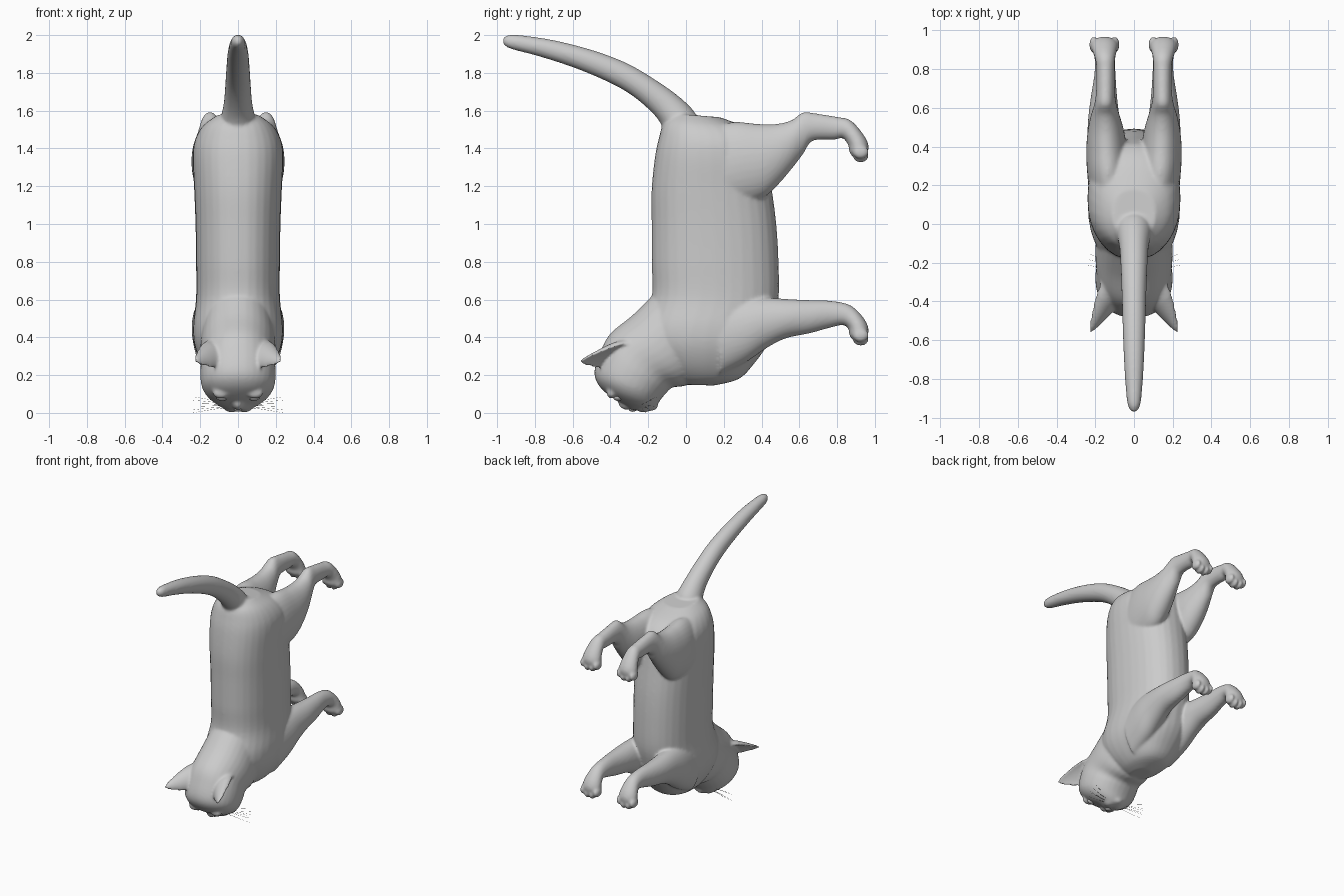
import bpy, bmesh, math
from mathutils import Vector, Matrix

bm = bmesh.new()
SEG = 32


def skin(target, rings):
    # bridge a stack of rings into a closed tube
    vr = [[target.verts.new(p) for p in r] for r in rings]
    n = len(vr[0])
    for a, b in zip(vr, vr[1:]):
        for i in range(n):
            j = (i + 1) % n
            target.faces.new((a[i], a[j], b[j], b[i]))
    target.faces.new(vr[0][::-1])
    target.faces.new(vr[-1])


def spline(rows, steps=5):
    # Catmull-Rom interpolation of section rows
    out = []
    for i in range(len(rows) - 1):
        p = [rows[max(0, min(len(rows) - 1, i + k))] for k in (-1, 0, 1, 2)]
        for s in range(steps):
            t = s / steps
            out.append([0.5 * (2 * b + (c - a) * t + (2 * a - 5 * b + 4 * c - d) * t * t
                               + (3 * b - a - 3 * c + d) * t ** 3) for a, b, c, d in zip(*p)])
    return out + [list(rows[-1])]


def loft(rows, side=1, power=1.0):
    # row: contour point a (y, z), contour point b (y, z), centre x, half width
    rings = []
    for ay, az, by, bz, xc, w in spline(rows):
        ring = []
        for k in range(SEG):
            t = 2 * math.pi * k / SEG
            c, s = [math.copysign(abs(f) ** power, f) for f in (math.cos(t), math.sin(t))]
            ring.append((side * (xc + w * c), (ay + by) / 2 + (by - ay) / 2 * s,
                         (az + bz) / 2 + (bz - az) / 2 * s))
        rings.append(ring)
    skin(bm, rings)


def blob(target, loc, size):
    m = Matrix.Translation(loc) @ Matrix.Diagonal((*size, 1))
    bmesh.ops.create_uvsphere(target, u_segments=20, v_segments=12, radius=1, matrix=m)


# Torso
loft([(-.02, .15, .15, .145, 0, .06), (-.07, .18, .28, .18, 0, .13), (-.15, .25, .36, .26, 0, .19),
      (-.22, .35, .43, .36, 0, .23), (-.23, .46, .46, .46, 0, .238), (-.18, .62, .49, .6, 0, .222),
      (-.182, .8, .49, .8, 0, .222), (-.182, 1, .478, 1, 0, .225), (-.182, 1.18, .455, 1.18, 0, .232),
      (-.165, 1.35, .43, 1.35, 0, .24), (-.145, 1.45, .4, 1.44, 0, .228),
      (-.12, 1.53, .32, 1.51, 0, .185), (-.07, 1.585, .18, 1.565, 0, .11)], power=.88)

# Neck and head
loft([(-.16, .64, .1, .2, 0, .19), (-.28, .52, 0, .145, 0, .2), (-.4, .42, -.07, .135, 0, .195),
      (-.455, .32, -.1, .11, 0, .2), (-.485, .22, -.13, .075, 0, .193), (-.465, .15, -.15, .045, 0, .165),
      (-.405, .09, -.165, .025, 0, .122), (-.335, .05, -.18, .012, 0, .08),
      (-.295, .018, -.21, .008, 0, .045)], power=.95)

# Tail
loft([(.06, 1.54, -.11, 1.45, 0, .1), (.04, 1.6, -.13, 1.525, 0, .09), (-.05, 1.685, -.19, 1.6, 0, .075),
      (-.18, 1.775, -.3, 1.69, 0, .068), (-.32, 1.855, -.43, 1.76, 0, .063), (-.5, 1.922, -.6, 1.83, 0, .058),
      (-.7, 1.973, -.78, 1.888, 0, .05), (-.88, 2.0, -.92, 1.925, 0, .038),
      (-.94, 2.0, -.96, 1.945, 0, .026), (-.97, 1.985, -.972, 1.965, 0, .008)])


def paw_rows(dz):
    return [(.935, .51 + dz, .86, .445 + dz, .152, .064), (.967, .445 + dz, .865, .41 + dz, .153, .072),
            (.955, .385 + dz, .885, .385 + dz, .153, .06)]


def ear(side):
    # crescent sections from base to tip
    base, tip = Vector((.135, -.39, .315)), Vector((.228, -.555, .275))
    width = Vector((.48, .5, .72)).normalized()
    normal = Vector((.125, .12, -.245)).normalized()
    rings = []
    for t, w, d in ((-.25, .095, .07), (.1, .09, .065), (.4, .07, .05), (.7, .045, .033), (.92, .024, .02), (1.02, .01, .01)):
        c = base.lerp(tip, t)
        ring = []
        for k in range(SEG):
            a = 2 * math.pi * k / SEG
            s = math.sin(a)
            depth = -d * .3 * s if s > 0 else d * s
            p = c + width * w * math.cos(a) + normal * (depth + d * .4)
            ring.append((side * p.x, p.y, p.z))
        rings.append(ring)
    skin(bm, rings)


for side in (1, -1):
    # Front leg
    loft([(.18, .6, .18, .2, .135, .1), (.32, .61, .32, .27, .145, .1), (.43, .61, .43, .345, .15, .092),
          (.55, .602, .53, .395, .155, .082), (.66, .597, .65, .42, .155, .068), (.78, .592, .76, .45, .15, .055),
          (.87, .57, .83, .465, .15, .053)] + paw_rows(0), side)
    # Hind leg
    loft([(.12, 1.52, .15, 1.05, .125, .1), (.26, 1.54, .3, 1.1, .135, .108), (.38, 1.53, .41, 1.14, .142, .104),
          (.48, 1.53, .48, 1.2, .145, .094), (.56, 1.55, .55, 1.28, .148, .076), (.62, 1.592, .62, 1.37, .148, .057),
          (.69, 1.585, .67, 1.44, .147, .049), (.8, 1.567, .79, 1.447, .147, .047),
          (.87, 1.55, .83, 1.455, .149, .051)] + paw_rows(.97), side)
    # Toes
    for dz in (0, .97):
        for off, z in ((-.055, .41), (-.02, .39), (.02, .39), (.055, .41)):
            blob(bm, (side * (.153 + off), .925, z + dz), (.023, .043, .036))
    # Cheek pad, brow and ear
    blob(bm, (side * .034, -.225, .035), (.045, .045, .033))
    blob(bm, (side * .09, -.395, .105), (.045, .025, .03))
    ear(side)
# Chin and nose bridge
blob(bm, (0, -.178, .04), (.04, .03, .028))
blob(bm, (0, -.31, .055), (.03, .05, .04))


def mesh_object(name, source):
    mesh = bpy.data.meshes.new(name)
    source.to_mesh(mesh)
    source.free()
    mesh.shade_smooth()
    ob = bpy.data.objects.new(name, mesh)
    bpy.context.collection.objects.link(ob)
    return ob


# Fuse all parts into one smooth skin
bmesh.ops.recalc_face_normals(bm, faces=bm.faces)
body = mesh_object("cat_body", bm)
rem = body.modifiers.new("fuse", 'REMESH')
rem.mode = 'VOXEL'
rem.voxel_size = .009
rem.use_smooth_shade = True
smo = body.modifiers.new("soften", 'SMOOTH')
smo.factor = .5
smo.iterations = 8

# Eyes and nose tip
eyes = bmesh.new()
for side in (1, -1):
    blob(eyes, (side * .085, -.36, .085), (.03, .026, .022))
mesh_object("eyes", eyes)
nose = bmesh.new()
blob(nose, (0, -.282, .022), (.022, .022, .016))
mesh_object("nose", nose)

# Whiskers
cu = bpy.data.curves.new("whiskers", 'CURVE')
cu.dimensions = '3D'
cu.bevel_depth = .0012
cu.bevel_resolution = 1
for side in (1, -1):
    for i in range(6):
        sp = cu.splines.new('POLY')
        sp.points.add(4)
        for k, p in enumerate(sp.points):
            t = k / 4
            y = -.235 + .012 * (i % 3) + t * (.02 + .016 * (i % 3 - 1)) + .02 * t * t
            z = .03 + .004 * i + t * (-.025 + .013 * i) - .006 * t * t
            p.co = (side * (.05 + (.195 - .008 * (i % 3)) * t), y, z, 1)
            p.radius = 1 - .7 * t
wh = bpy.data.objects.new("whiskers", cu)
bpy.context.collection.objects.link(wh)
